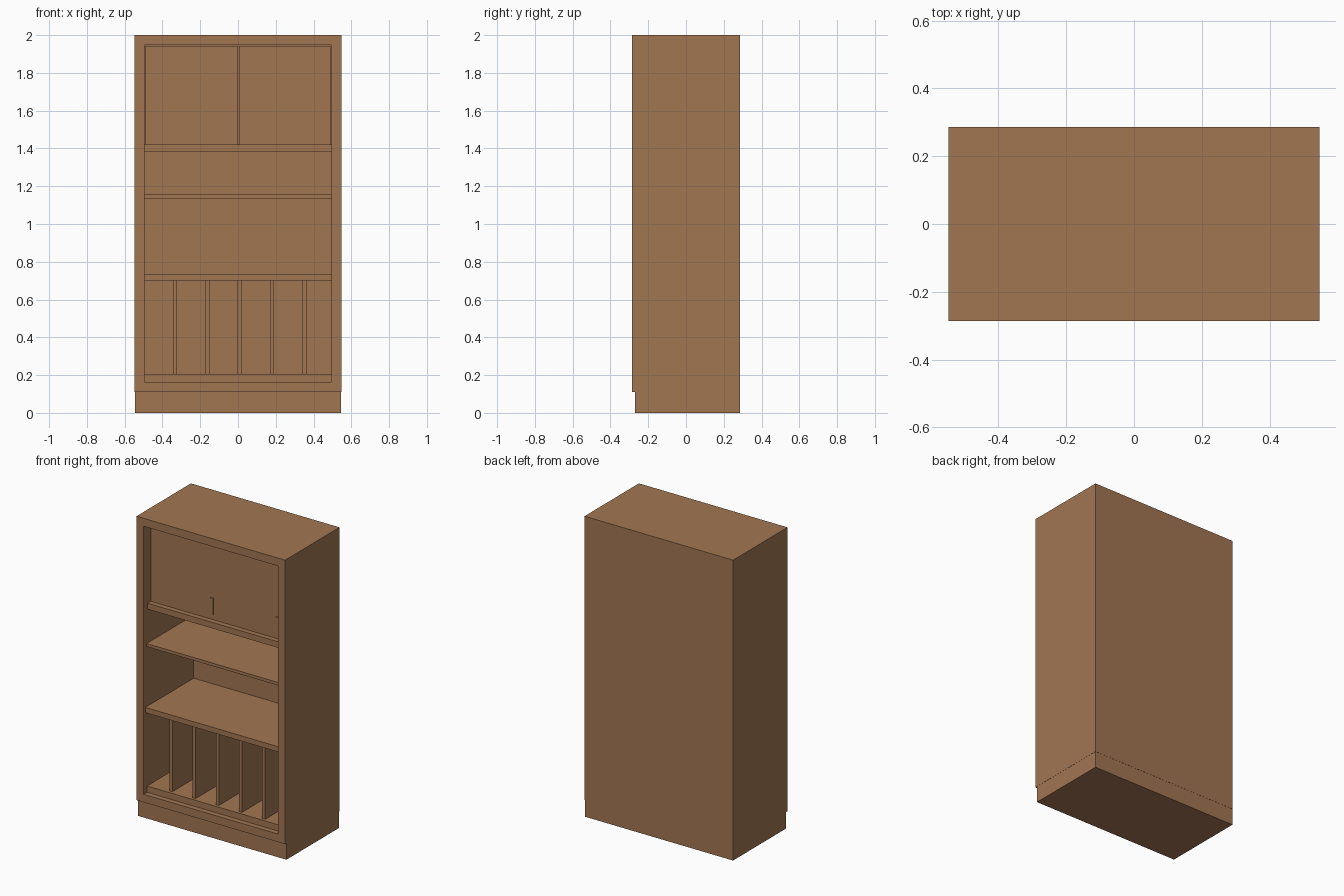
import bpy, bmesh
from mathutils import Matrix, Vector

if "Cube" in bpy.data.objects:
    bpy.data.objects.remove(bpy.data.objects["Cube"])

wood = bpy.data.materials.new("brown_wood")
wood.diffuse_color = (0.36, 0.18, 0.085, 1)
wood.use_nodes = True
wood.node_tree.nodes["Principled BSDF"].inputs["Base Color"].default_value = wood.diffuse_color


def finish(name, bm):
    bmesh.ops.recalc_face_normals(bm, faces=bm.faces)
    me = bpy.data.meshes.new(name)
    bm.to_mesh(me)
    bm.free()
    me.materials.append(wood)
    ob = bpy.data.objects.new(name, me)
    bpy.context.collection.objects.link(ob)
    return ob


def box_bm(x0, x1, y0, y1, z0, z1):
    bm = bmesh.new()
    mat = (Matrix.Translation(((x0 + x1) / 2, (y0 + y1) / 2, (z0 + z1) / 2))
           @ Matrix.Diagonal((x1 - x0, y1 - y0, z1 - z0, 1)))
    bmesh.ops.create_cube(bm, size=1, matrix=mat)
    return bm


def box(name, *dims):
    return finish(name, box_bm(*dims))


W, D = 0.547, 0.286           # half width and half depth
IN = 0.494                    # half width of the opening
BACK = 0.24                   # inner face of the back panel

# Carcass: one solid with the front inset and pushed in
bm = box_bm(-W, W, -D, D, 0.11, 2.0)
bm.normal_update()
front = min(bm.faces, key=lambda f: f.calc_center_median().y)
bmesh.ops.inset_region(bm, faces=[front], thickness=W - IN, use_even_offset=True)
bmesh.ops.translate(bm, verts=front.verts, vec=Vector((0, 0, 0)))
pushed = bmesh.ops.extrude_discrete_faces(bm, faces=[front])["faces"][0]
bmesh.ops.translate(bm, verts=pushed.verts, vec=Vector((0, BACK + D, 0)))
finish("carcass", bm)

# Plinth, set back at the front
box("plinth", -W + 0.001, W - 0.001, -D + 0.015, D - 0.001, 0, 0.11)

# Shelves: name, front setback, bottom, top
for name, back, z0, z1 in (("bottom_shelf", 0.035, 0.163, 0.205),
                           ("counter_shelf", 0.017, 0.70, 0.735),
                           ("middle_shelf", 0.03, 1.135, 1.155),
                           ("cupboard_floor", 0.04, 1.38, 1.42)):
    box(name, -IN, IN, -D + back, BACK, z0, z1)

# Upright dividers in the lower bay
for i in range(5):
    x = -0.333 + i * 0.171
    box(f"divider_{i + 1}", x - 0.011, x + 0.011, -D + 0.055, BACK, 0.205, 0.70)

# Cupboard doors with flat pulls near their right edges
DOOR = -D + 0.072
for side, x0, x1, hx in (("left", -0.492, 0.001, -0.043), ("right", 0.004, 0.49, 0.443)):
    box(f"{side}_door", x0, x1, DOOR, DOOR + 0.022, 1.421, 1.942)
    box(f"{side}_pull", hx - 0.012, hx + 0.012, DOOR - 0.006, DOOR, 1.455, 1.565)
